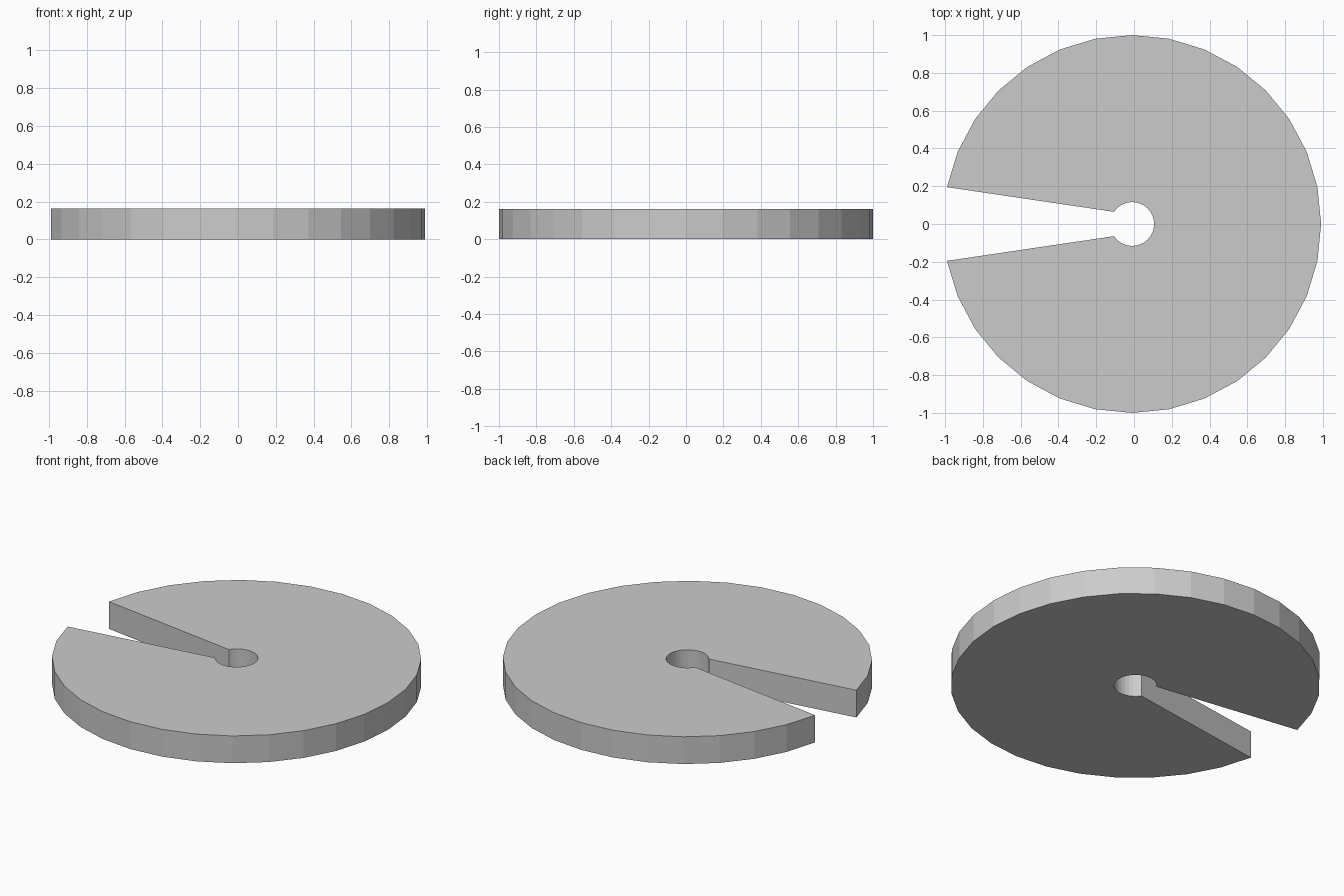
import bpy, bmesh
from math import sin, cos, tau

if "Cube" in bpy.data.objects:
    bpy.data.objects.remove(bpy.data.objects["Cube"])

SIDES = 32
RADIUS, HOLE, HEIGHT = 1.0, 0.116, 0.163
CX = -(1 - cos(tau / SIDES)) * RADIUS / 2  # slot trims one vertex, so recentre


def arc(radius, steps):
    return [(CX + radius * cos(tau * k / SIDES), radius * sin(tau * k / SIDES), 0)
            for k in steps]


# slotted disc outline: outer rim, then back around the centre hole
outline = arc(RADIUS, range(-15, 16)) + arc(HOLE, range(13, -14, -1))

bm = bmesh.new()
base = bm.faces.new([bm.verts.new(p) for p in outline])
top = bmesh.ops.extrude_face_region(bm, geom=[base], use_keep_orig=True)
bmesh.ops.translate(bm, vec=(0, 0, HEIGHT),
                    verts=[v for v in top["geom"] if isinstance(v, bmesh.types.BMVert)])
bmesh.ops.recalc_face_normals(bm, faces=bm.faces)

mesh = bpy.data.meshes.new("slotted_disc")
bm.to_mesh(mesh)
bm.free()
bpy.context.collection.objects.link(bpy.data.objects.new("slotted_disc", mesh))
